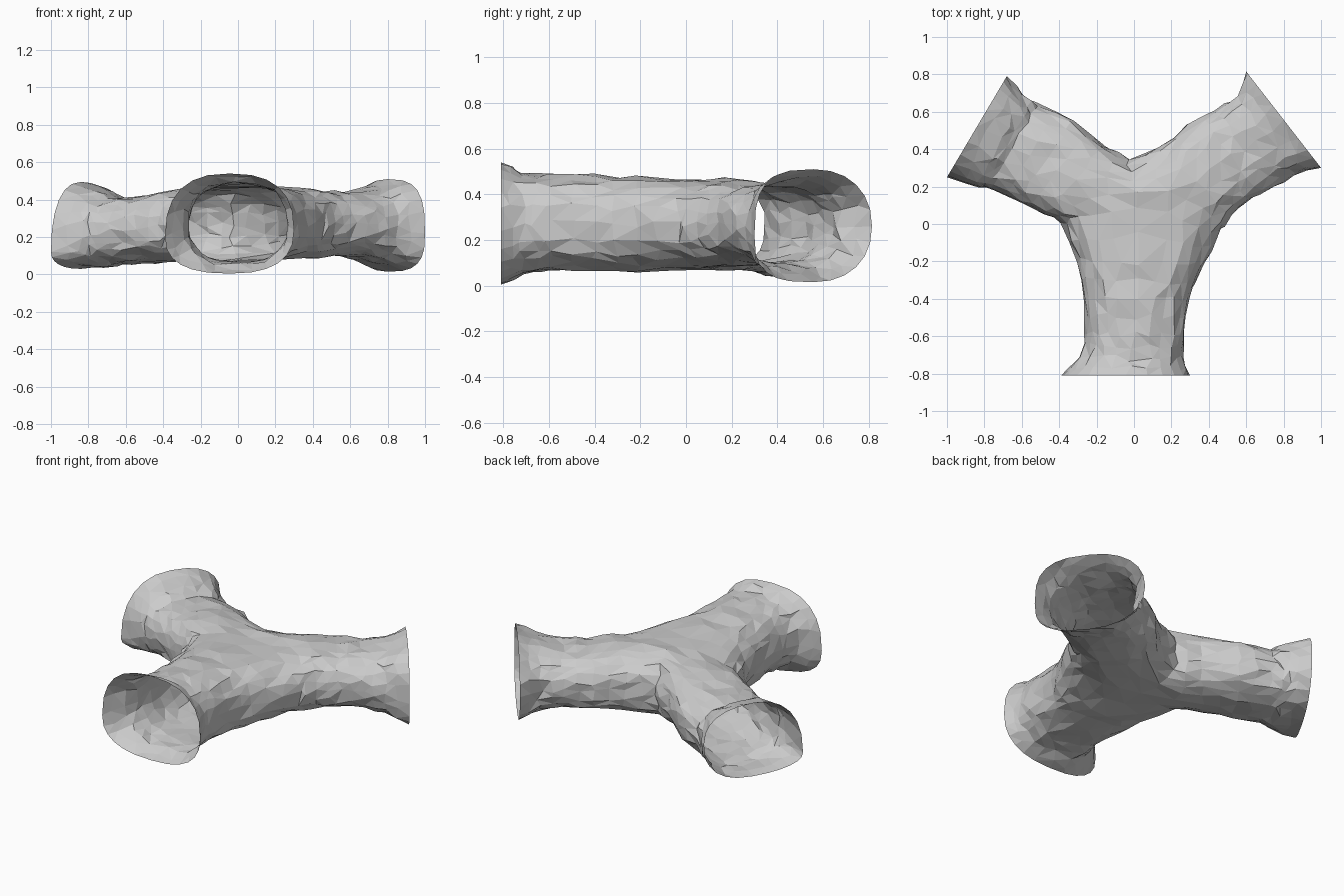
import bpy, bmesh, math, random
from mathutils import Vector

random.seed(7)
cube = bpy.data.objects.get("Cube")
if cube:
    bpy.data.objects.remove(cube, do_unlink=True)

HALF = 12          # facets down one wall, roof to floor
STEPS = 2          # rings between two stations
OVAL = 2.5         # squareness of the oval section


def half_arc(mid, edge, low, high, square):
    """Wall line from roof centre, out to the edge, down to floor centre."""
    points = []
    for k in range(HALF + 1):
        a = math.pi * k / HALF
        out = abs(math.sin(a)) ** (2 / square) if 0 < k < HALF else 0
        up = math.copysign(abs(math.cos(a)) ** (2 / square), math.cos(a))
        reach = high - edge.z if up > 0 else edge.z - low
        flat = mid.lerp(edge, out)
        points.append(Vector((flat.x, flat.y, edge.z + up * reach)))
    return points


def ring(section):
    mid, a, b, low, high, square_a, square_b = section
    return (half_arc(mid, a, low, high, square_a)
            + half_arc(mid, b, low, high, square_b)[-2:0:-1])


def station(a, b, low, high, square_a=OVAL, square_b=OVAL):
    """Section given by its two side edges and its floor and roof heights."""
    a, b = Vector(a), Vector(b)
    return ((a + b) / 2, a, b, low, high, square_a, square_b)


# Junction: three crotch lines meet at one roof point and one floor point
centre = Vector((0.02, 0.1, 0.27))
front_left_x = Vector((-0.39, 0.01, 0.27))
front_right_x = Vector((0.46, -0.04, 0.27))
back = Vector((-0.03, 0.35, 0.26))


def start(a, b):
    return (centre, a, b, 0.07, 0.47, OVAL, OVAL)


front_arm = [
    start(front_left_x, front_right_x),
    station((-0.30, -0.2, 0.27), (0.37, -0.22, 0.27), 0.065, 0.475),
    station((-0.27, -0.4, 0.27), (0.29, -0.4, 0.27), 0.06, 0.485),
    station((-0.26, -0.58, 0.27), (0.27, -0.6, 0.27), 0.06, 0.49),
    station((-0.29, -0.71, 0.25), (0.27, -0.72, 0.27), 0.05, 0.495),
    station((-0.39, -0.81, 0.2), (0.30, -0.81, 0.24), 0.005, 0.54),
]
positive_x_arm = [
    start(front_right_x, back),
    station((0.52, 0.05, 0.27), (0.14, 0.41, 0.27), 0.085, 0.46),
    station((0.62, 0.13, 0.27), (0.28, 0.53, 0.27), 0.10, 0.445),
    station((0.75, 0.2, 0.27), (0.43, 0.605, 0.27), 0.10, 0.44),
    station((0.86, 0.26, 0.25), (0.55, 0.675, 0.27), 0.07, 0.46),
    station((1.0, 0.30, 0.22), (0.60, 0.815, 0.26), 0.015, 0.51, 3, 2.2),
]
negative_x_arm = [
    start(back, front_left_x),
    station((-0.16, 0.42, 0.27), (-0.48, 0.05, 0.25), 0.07, 0.45),
    station((-0.33, 0.56, 0.26), (-0.62, 0.13, 0.24), 0.06, 0.425),
    station((-0.52, 0.64, 0.25), (-0.76, 0.19, 0.22), 0.05, 0.41),
    station((-0.59, 0.69, 0.26), (-0.84, 0.2, 0.18), 0.04, 0.45),
    station((-0.68, 0.79, 0.29), (-1.0, 0.25, 0.12), 0.03, 0.495, 2.4, 2.3),
]


def blend(s, t, f):
    return tuple(p.lerp(q, f) if isinstance(p, Vector) else p + (q - p) * f
                 for p, q in zip(s, t))


def add_arm(bm, stations):
    """Loft an open tube through the stations."""
    rows = [stations[0]]
    for s, t in zip(stations, stations[1:]):
        rows += [blend(s, t, (i + 1) / STEPS) for i in range(STEPS)]
    loops = [[bm.verts.new(p) for p in ring(r)] for r in rows]
    for lower, upper in zip(loops, loops[1:]):
        n = len(lower)
        for i in range(n):
            j = (i + 1) % n
            bm.faces.new((lower[i], lower[j], upper[j], upper[i]))


# One continuous, single-walled tunnel shell with three open mouths
bm = bmesh.new()
for arm in (front_arm, positive_x_arm, negative_x_arm):
    add_arm(bm, arm)
bmesh.ops.remove_doubles(bm, verts=bm.verts[:], dist=0.0005)
bmesh.ops.recalc_face_normals(bm, faces=bm.faces[:])
bm.normal_update()

# Rough rock: push each point in or out and slide it along the wall
moves = []
for v in bm.verts:
    if v.is_boundary:
        moves.append(Vector((0, 0, 0)))
        continue
    slide = Vector([random.uniform(-1, 1) for _ in range(3)])
    slide -= v.normal * slide.dot(v.normal)
    moves.append(v.normal * random.uniform(-0.01, 0.009) + slide * 0.018)
for v, move in zip(bm.verts, moves):
    v.co += move
bmesh.ops.triangulate(bm, faces=bm.faces[:], quad_method='SHORT_EDGE')

mesh = bpy.data.meshes.new("tunnel_junction")
bm.to_mesh(mesh)
bm.free()
tunnel = bpy.data.objects.new("tunnel_junction", mesh)
bpy.context.collection.objects.link(tunnel)

# Plain grey stone
stone = bpy.data.materials.new("grey_stone")
stone.use_nodes = True
colour = (0.6, 0.6, 0.6, 1)
stone.diffuse_color = colour
shader = stone.node_tree.nodes["Principled BSDF"]
shader.inputs["Base Color"].default_value = colour
shader.inputs["Roughness"].default_value = 0.9
mesh.materials.append(stone)
